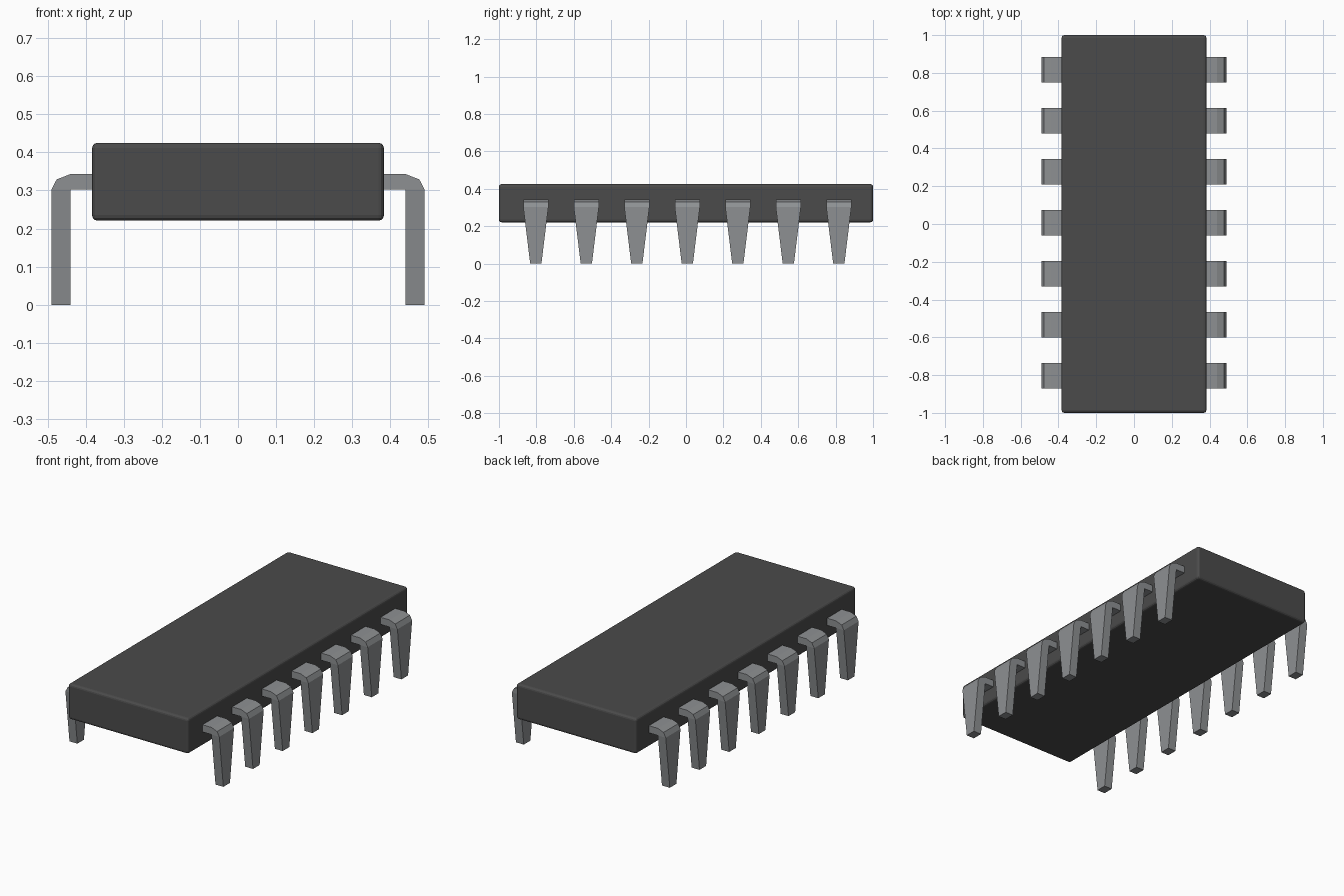
import bpy, bmesh

if "Cube" in bpy.data.objects:
    bpy.data.objects.remove(bpy.data.objects["Cube"])


def material(name, rgb):
    m = bpy.data.materials.new(name)
    m.diffuse_color = (*rgb, 1)
    m.use_nodes = True
    m.node_tree.nodes["Principled BSDF"].inputs["Base Color"].default_value = m.diffuse_color
    return m


black = material("black plastic", (0.07, 0.07, 0.07))
metal = material("grey metal", (0.27, 0.28, 0.29))


def add_object(name, bm, mat):
    bmesh.ops.recalc_face_normals(bm, faces=bm.faces)
    me = bpy.data.meshes.new(name)
    bm.to_mesh(me)
    bm.free()
    me.materials.append(mat)
    ob = bpy.data.objects.new(name, me)
    bpy.context.collection.objects.link(ob)
    return ob


# Chip body: a slab with finely rounded edges
bm = bmesh.new()
bmesh.ops.create_cube(bm, size=1)
for v in bm.verts:
    v.co.x *= 0.766
    v.co.y *= 2.0
    v.co.z = v.co.z * 0.204 + 0.323
bmesh.ops.bevel(bm, geom=bm.edges[:], offset=0.014, segments=3,
                profile=0.5, affect='EDGES')
add_object("chip_body", bm, black)

# Pins: an arm, a faceted bend and a leg tapering to the tip
TOP_HALF, TIP_HALF = 0.067, 0.03
ARM = [(0.37, 0.343), (0.44, 0.343), (0.476, 0.329), (0.49, 0.302),
       (0.44, 0.302), (0.37, 0.302)]
LEG_X = (0.49, 0.44)


def pin_mesh(y, side):
    bm = bmesh.new()
    ends = []
    for s in (-1, 1):
        upper = [bm.verts.new((side * x, y + s * TOP_HALF, z)) for x, z in ARM]
        tip = [bm.verts.new((side * x, y + s * TIP_HALF, 0)) for x in LEG_X]
        bm.faces.new(upper)
        bm.faces.new((upper[3], tip[0], tip[1], upper[4]))
        ends.append(upper[:4] + tip + upper[4:])
    a, b = ends
    for i in range(len(a)):
        j = (i + 1) % len(a)
        bm.faces.new((a[i], a[j], b[j], b[i]))
    return bm


for side, label in ((-1, "left"), (1, "right")):
    for i in range(7):
        add_object(f"{label}_pin_{i + 1}",
                   pin_mesh(0.007 + (i - 3) * 0.27, side), metal)
